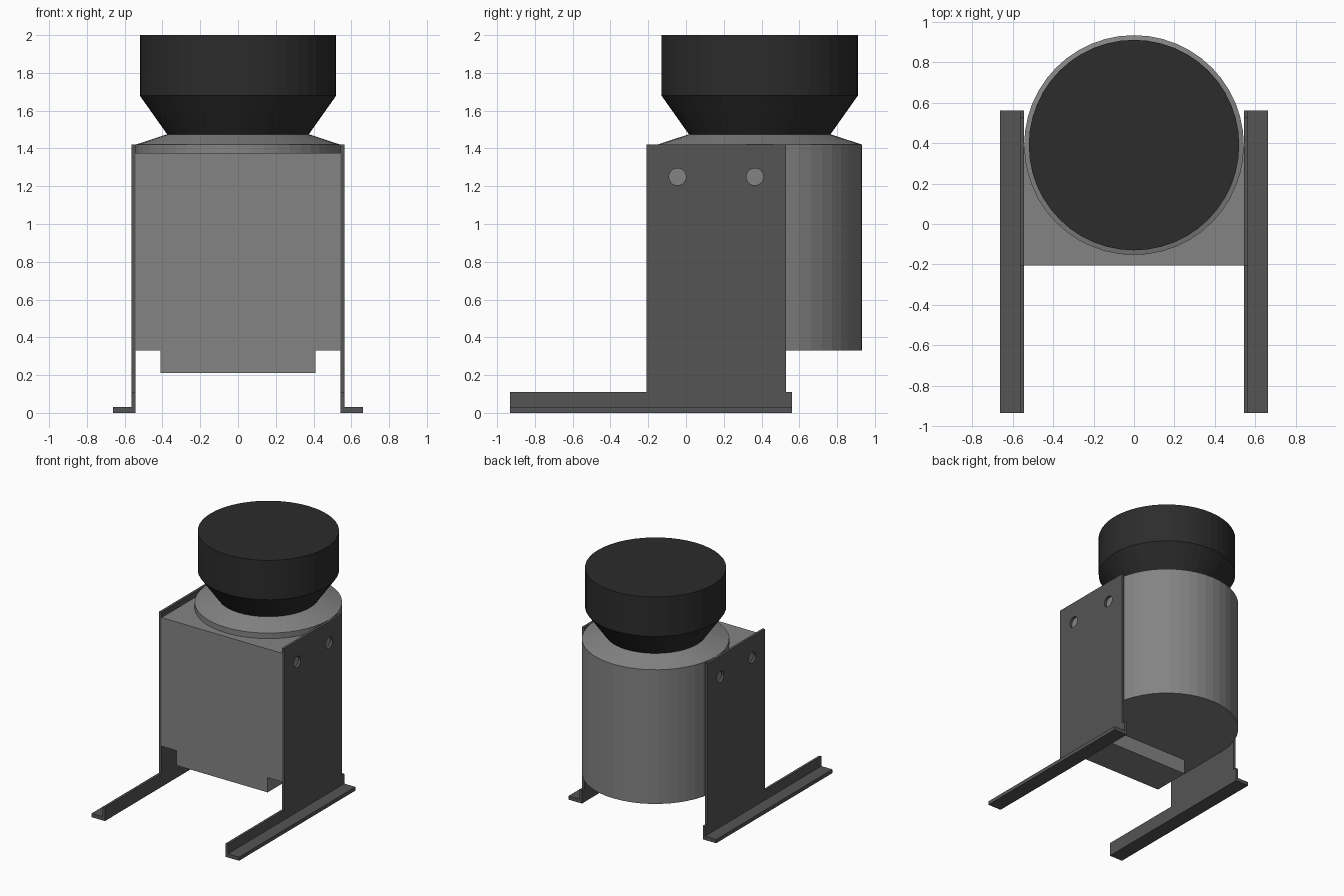
import bpy, bmesh
from math import cos, sin, pi
from mathutils import Vector

if "Cube" in bpy.data.objects:
    bpy.data.objects.remove(bpy.data.objects["Cube"])

SEG = 48
CY = 0.39      # y of the round axis
R = 0.543      # body radius and half width


def material(name, v):
    m = bpy.data.materials.new(name)
    m.diffuse_color = (v, v, v, 1)
    m.use_nodes = True
    m.node_tree.nodes["Principled BSDF"].inputs["Base Color"].default_value = m.diffuse_color
    return m


BODY = material("body_grey", 0.23)
FRAME = material("frame_grey", 0.09)
BLACK = material("knob_black", 0.025)


def finish(name, bm, mat=None):
    bmesh.ops.recalc_face_normals(bm, faces=bm.faces[:])
    me = bpy.data.meshes.new(name)
    bm.to_mesh(me)
    bm.free()
    ob = bpy.data.objects.new(name, me)
    bpy.context.collection.objects.link(ob)
    if mat:
        me.materials.append(mat)
    return ob


def prism(name, outline, offset, mat=None):
    """Extrude a closed flat outline of 3D points by offset."""
    bm = bmesh.new()
    f = bm.faces.new([bm.verts.new(p) for p in outline])
    new = bmesh.ops.extrude_face_region(bm, geom=[f])["geom"]
    bmesh.ops.translate(bm, vec=Vector(offset),
                        verts=[v for v in new if isinstance(v, bmesh.types.BMVert)])
    return finish(name, bm, mat)


def box(name, x0, x1, y0, y1, z0, z1, mat):
    return prism(name, [(x0, y0, z0), (x1, y0, z0), (x1, y1, z0), (x0, y1, z0)],
                 (0, 0, z1 - z0), mat)


def lathe(name, profile, mat):
    """Stack of (radius, z) rings around the round axis, capped at both ends."""
    bm = bmesh.new()
    rings = [[bm.verts.new((r * cos(2 * pi * i / SEG), CY + r * sin(2 * pi * i / SEG), z))
              for i in range(SEG)] for r, z in profile]
    for a, b in zip(rings, rings[1:]):
        for i in range(SEG):
            j = (i + 1) % SEG
            bm.faces.new((a[i], a[j], b[j], b[i]))
    bm.faces.new(rings[0])
    bm.faces.new(rings[-1])
    return finish(name, bm, mat)


def mirror_x(ob):
    m = ob.modifiers.new("mirror", 'MIRROR')
    m.use_axis[0] = True


# Main housing: round back, square front
arc = [(R * cos(pi * i / (SEG // 2)), CY + R * sin(pi * i / (SEG // 2)), 0.33)
       for i in range(SEG // 2 + 1)]
prism("housing", arc + [(-R, -0.205, 0.33), (R, -0.205, 0.33)], (0, 0, 1.045), BODY)

# Tongue below the front of the housing
box("front_tongue", -0.41, 0.41, -0.205, 0.11, 0.21, 0.33, BODY)

# Round collar with sloped shoulder
lathe("collar", [(R, 1.375), (R, 1.42), (0.375, 1.475)], BODY)

# Flared black knob
lathe("knob", [(0.375, 1.475), (0.52, 1.68), (0.52, 2.0)], BLACK)

# Side plates with the upright web of the foot rail in one outline
side = [(-0.933, 0), (0.56, 0), (0.56, 0.11), (0.53, 0.11),
        (0.53, 1.42), (-0.208, 1.42), (-0.208, 0.11), (-0.933, 0.11)]
plate = prism("side_plate", [(R, y, z) for y, z in side], (0.02, 0, 0), FRAME)

# Bolt holes through the plates
for i, hy in enumerate((-0.045, 0.365)):
    ring = [(R - 0.1, hy + 0.045 * cos(2 * pi * k / 24), 1.25 + 0.045 * sin(2 * pi * k / 24))
            for k in range(24)]
    cutter = prism("hole_cutter_%d" % i, ring, (0.25, 0, 0))
    cutter.hide_render = True
    cutter.hide_set(True)
    b = plate.modifiers.new("hole", 'BOOLEAN')
    b.operation = 'DIFFERENCE'
    b.solver = 'EXACT'
    b.object = cutter
mirror_x(plate)

# Bake the holes so the cutters can be removed
bpy.context.view_layer.update()
dg = bpy.context.evaluated_depsgraph_get()
baked = bpy.data.meshes.new_from_object(plate.evaluated_get(dg))
plate.modifiers.clear()
plate.data = baked
for ob in [o for o in bpy.data.objects if o.name.startswith("hole_cutter")]:
    bpy.data.objects.remove(ob)

# Flat flanges of the foot rails
mirror_x(box("foot_flange", R + 0.02, 0.663, -0.933, 0.56, 0, 0.03, FRAME))
